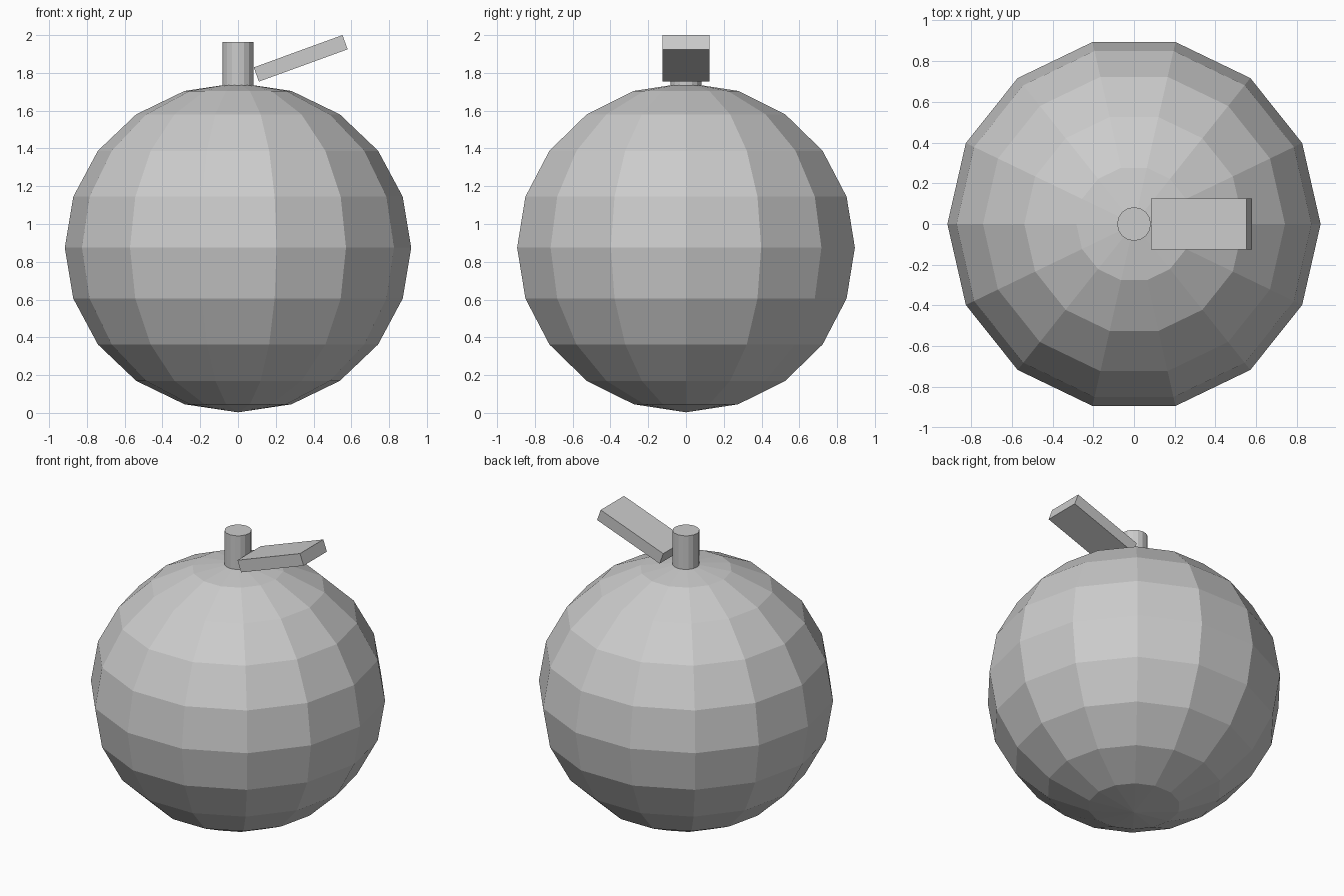
import bpy, bmesh, math
from mathutils import Matrix

cube = bpy.data.objects.get("Cube")
if cube:
    bpy.data.objects.remove(cube, do_unlink=True)

grey = bpy.data.materials.new("plain grey")
grey.use_nodes = True
grey.diffuse_color = (0.6, 0.6, 0.6, 1)
grey.node_tree.nodes["Principled BSDF"].inputs["Base Color"].default_value = (0.6, 0.6, 0.6, 1)


def add_part(name, bm):
    bmesh.ops.recalc_face_normals(bm, faces=bm.faces)
    mesh = bpy.data.meshes.new(name)
    bm.to_mesh(mesh)
    bm.free()
    mesh.materials.append(grey)
    obj = bpy.data.objects.new(name, mesh)
    bpy.context.collection.objects.link(obj)
    return obj


# Fruit body: a half-circle profile turned around the vertical axis
SEGMENTS, RINGS = 14, 10
WIDTH, HEIGHT, CENTRE = 0.917, 0.872, 0.875
bm = bmesh.new()
angles = [math.pi * i / RINGS for i in range(RINGS + 1)]
points = [bm.verts.new((WIDTH * math.sin(a), 0, CENTRE - HEIGHT * math.cos(a))) for a in angles]
edges = [bm.edges.new(pair) for pair in zip(points, points[1:])]
bmesh.ops.spin(bm, geom=points + edges, cent=(0, 0, 0), axis=(0, 0, 1),
               angle=2 * math.pi, steps=SEGMENTS)
bmesh.ops.remove_doubles(bm, verts=bm.verts, dist=0.001)
add_part("fruit_body", bm)

# Stem: a short upright cylinder sunk slightly into the body
bm = bmesh.new()
bmesh.ops.create_cone(bm, cap_ends=True, segments=16, radius1=0.083, radius2=0.083,
                      depth=0.3, matrix=Matrix.Translation((0, 0, 1.813)))
add_part("stem", bm)

# Leaf: a flat slab tilted up away from the stem
bm = bmesh.new()
bmesh.ops.create_cube(bm, size=1, matrix=Matrix.Translation((0.332, 0, 1.877))
                      @ Matrix.Rotation(math.radians(-20), 4, "Y")
                      @ Matrix.Diagonal((0.5, 0.25, 0.08, 1)))
add_part("leaf", bm)
